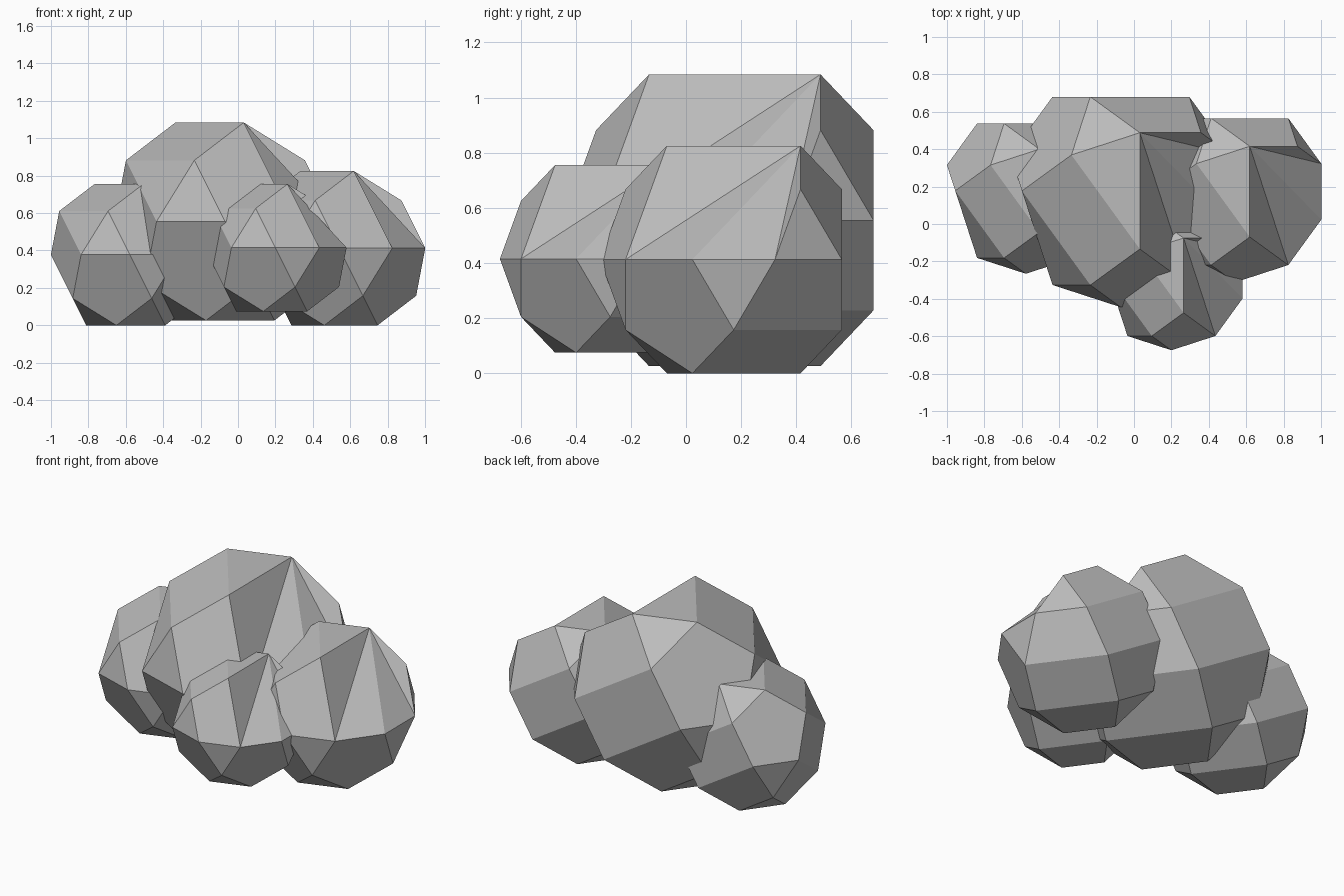
import bpy, bmesh
from math import sin, cos, radians
from mathutils import Vector

cube = bpy.data.objects.get("Cube")
if cube:
    bpy.data.objects.remove(cube, do_unlink=True)

# Stone colour
stone = bpy.data.materials.new("stone_grey")
stone.use_nodes = True
GREY = (0.5, 0.5, 0.5, 1)
stone.diffuse_color = GREY
stone.node_tree.nodes["Principled BSDF"].inputs["Base Color"].default_value = GREY

# Rings of the faceted boulder: height, radius, first angle, step, chipped-off corners
HIGH, LOW = 0.8507, 0.5257
RINGS = [
    (HIGH, LOW, 0, 72, {0, 216}),
    (LOW, HIGH, 36, 72, {324}),
    (0, 1, 18, 36, {90, 198}),
    (-LOW, HIGH, 0, 72, set()),
    (-HIGH, LOW, 36, 72, {36}),
]
# Rim of the hollow on the upper side, as (ring, angle); it fans out from the first corner
HOLLOW = [(0, 72), (1, 36), (2, 18), (2, 342), (2, 306), (0, 288)]


def boulder(name, centre, size):
    """Flat-faced boulder with chipped corners and one hollow side."""
    bm = bmesh.new()
    corners = {}
    for ring, (z, r, start, step, chipped) in enumerate(RINGS):
        for a in range(start, 360, step):
            if a not in chipped:
                t = radians(a)
                corners[ring, a] = bm.verts.new(Vector((r * cos(t), r * sin(t), z)) * size)
    bmesh.ops.convex_hull(bm, input=bm.verts[:])

    # Sink the hollow: swap its bulging faces for a fan
    rim = [corners[key] for key in HOLLOW]
    bulge = [f for f in bm.faces if all(v in rim for v in f.verts)]
    bmesh.ops.delete(bm, geom=bulge, context='FACES')
    for a, b in zip(rim[1:], rim[2:]):
        bm.faces.new((rim[0], a, b))

    bmesh.ops.dissolve_limit(bm, angle_limit=radians(1), verts=bm.verts[:], edges=bm.edges[:])
    bmesh.ops.recalc_face_normals(bm, faces=bm.faces[:])
    mesh = bpy.data.meshes.new(name)
    bm.to_mesh(mesh)
    bm.free()
    mesh.materials.append(stone)
    obj = bpy.data.objects.new(name, mesh)
    obj.location = centre
    bpy.context.collection.objects.link(obj)


# Cluster of four boulders
boulder("large_boulder", (-0.07, 0.177, 0.555), 0.622)
boulder("left_boulder", (0.54, 0.173, 0.4125), 0.485)
boulder("right_boulder", (-0.578, 0.178, 0.3775), 0.444)
boulder("front_boulder", (0.2, -0.275, 0.415), 0.4)
